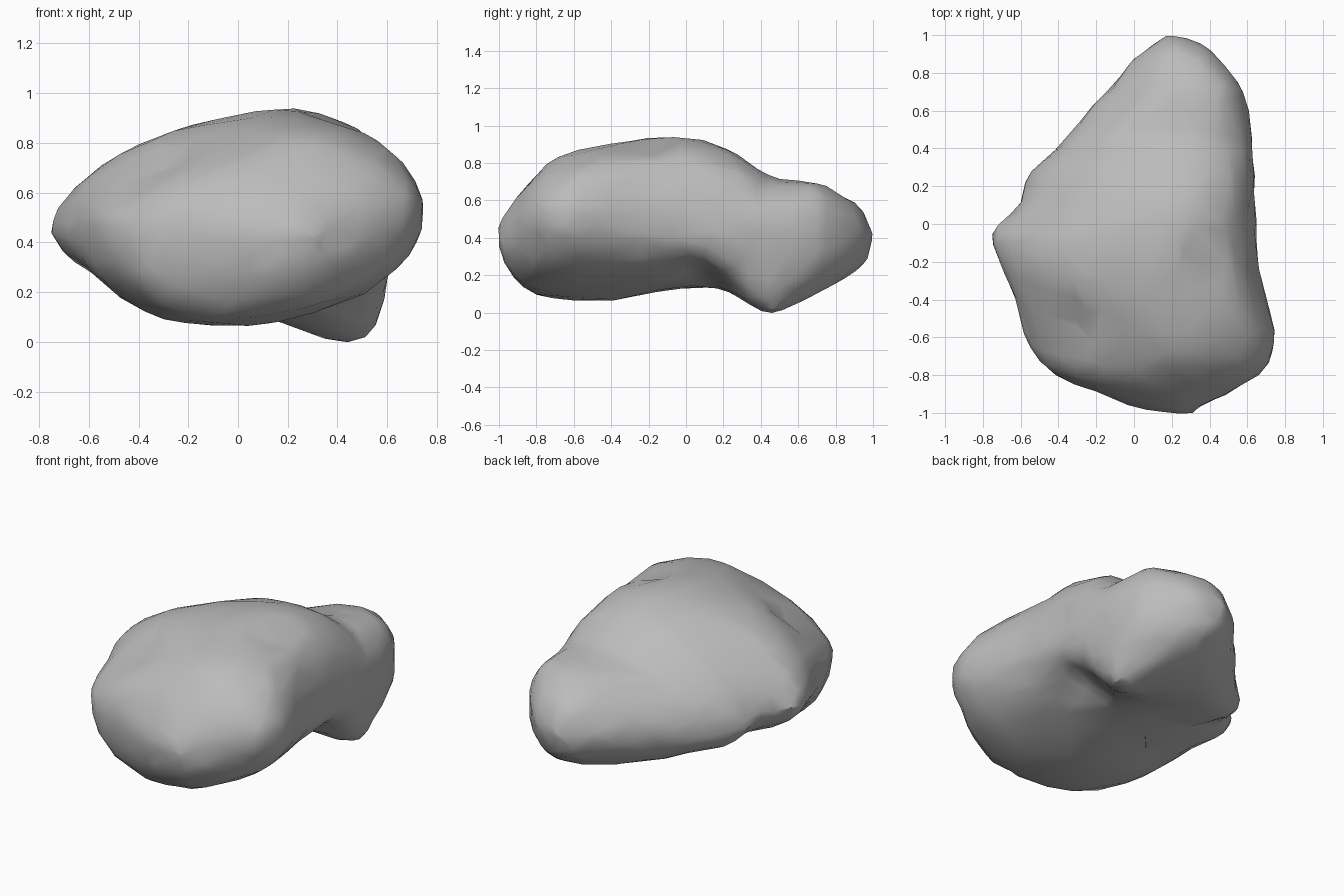
import bpy
import bmesh
import math
from mathutils import Vector, noise

RINGS, SEGMENTS = 56, 64

# Outline curves along the length: (y, value)
LEFT = [(-1, .15), (-.96, 0), (-.9, -.17), (-.8, -.42), (-.6, -.56), (-.4, -.64), (-.2, -.71),
        (-.05, -.75), (.1, -.61), (.25, -.57), (.4, -.42), (.6, -.24), (.75, -.1), (.9, .03), (1, .17)]
RIGHT = [(-1, .31), (-.96, .37), (-.9, .49), (-.8, .67), (-.6, .75), (-.4, .7), (-.2, .66),
         (0, .64), (.25, .64), (.6, .6), (.75, .55), (.9, .43), (.97, .32), (1, .2)]
TOP = [(-1, .46), (-.97, .54), (-.9, .64), (-.72, .82), (-.4, .92), (0, .95), (.25, .88),
       (.43, .745), (.7, .71), (.85, .63), (.95, .54), (1, .44)]
BOTTOM = [(-1, .38), (-.97, .27), (-.8, .11), (-.4, .08), (-.2, .12), (.1, .15), (.25, .13),
          (.43, .1), (.55, .1), (.7, .12), (.85, .2), (.95, .28), (1, .4)]

# Where each outline curve sits in the other axis
LEFT_Z = [(-1, .42), (-.8, .47), (-.05, .46), (.3, .37), (.6, .37), (1, .42)]
RIGHT_Z = [(-1, .43), (-.6, .53), (-.2, .49), (.3, .46), (1, .42)]
TOP_X = [(-1, .24), (-.7, .25), (0, .22), (.43, .22), (.7, .34), (1, .19)]
BOTTOM_X = [(-1, .24), (-.7, -.05), (0, -.05), (.2, .18), (.43, .32), (.7, .34), (1, .19)]

# Fullness of the four quarters of the section
UPPER_RIGHT = [(-1, 2), (0, 2.2), (.5, 2.5), (1, 2)]
UPPER_LEFT = [(-1, 2), (-.65, 1.5), (-.3, 1.9), (0, 1.65), (.4, 1.75), (1, 2)]
LOWER_LEFT = [(-1, 2), (-.5, 2.1), (-.05, 1.6), (.3, 2), (1, 2)]
LOWER_RIGHT = [(-1, 2), (-.7, 1.9), (-.2, 2.3), (.43, 2.3), (1, 2)]

# Local hollows and swellings: centre, radius, inward depth
DENTS = [
    ((.38, -.22, .88), .15, .045),
    ((-.36, -.52, .74), .15, .045),
    ((.64, -.86, .35), .12, .05),
    ((.42, .08, .2), .17, .07),
    ((.4, -.32, .13), .14, .03),
    ((.42, .41, .09), .21, -.13),
    ((-.5, -.62, .55), .13, -.025),
]


def curve(points, y):
    """Cubic interpolation through points, with gentle slopes."""
    def slope(i):
        a, b = points[max(i - 1, 0)], points[min(i + 1, len(points) - 1)]
        return (b[1] - a[1]) / (b[0] - a[0])

    for i in range(len(points) - 1):
        (y0, v0), (y1, v1) = points[i], points[i + 1]
        if y <= y1:
            break
    h = y1 - y0
    t = min(max((y - y0) / h, 0), 1)
    ease = t * t * (3 - 2 * t)
    bend = t * (1 - t) * h * (slope(i) * (1 - t) - slope(i + 1) * t)
    return v0 + (v1 - v0) * ease + bend


def section_point(y, angle):
    """Point on the rounded section at y, built from four quarters."""
    c, s = math.cos(angle), math.sin(angle)
    side, side_z = (RIGHT, RIGHT_Z) if c >= 0 else (LEFT, LEFT_Z)
    end, end_x = (TOP, TOP_X) if s >= 0 else (BOTTOM, BOTTOM_X)
    if s >= 0:
        power = curve(UPPER_RIGHT if c >= 0 else UPPER_LEFT, y)
    else:
        power = curve(LOWER_RIGHT if c >= 0 else LOWER_LEFT, y)
    u, v = abs(c) ** (2 / power), abs(s) ** (2 / power)
    ex, sz = curve(end_x, y), curve(side_z, y)
    x = ex + (curve(side, y) - ex) * u
    z = sz + (curve(end, y) - sz) * v
    return Vector((x, y, z))


def weather(p):
    """Press in the hollows and add a fine uneven surface."""
    inward = (Vector((.12, p.y * .75, .48)) - p).normalized()
    move = .01 * noise.noise(p * 4) + .012 * noise.noise(p * 9)
    for centre, radius, depth in DENTS:
        d = (p - Vector(centre)).length / radius
        move += depth * math.exp(-d * d * 1.5)
    return p + inward * move


def build_rock():
    bm = bmesh.new()
    rings = []
    for i in range(RINGS + 1):
        y = -math.cos(math.pi * i / RINGS)
        rings.append([bm.verts.new(weather(section_point(y, math.tau * j / SEGMENTS)))
                      for j in range(SEGMENTS)])
    for a, b in zip(rings, rings[1:]):
        for j in range(SEGMENTS):
            k = (j + 1) % SEGMENTS
            bm.faces.new((a[j], a[k], b[k], b[j]))
    bm.faces.new(rings[0])
    bm.faces.new(rings[-1])
    bmesh.ops.smooth_vert(bm, verts=bm.verts, factor=.5,
                          use_axis_x=True, use_axis_y=True, use_axis_z=True)
    bmesh.ops.recalc_face_normals(bm, faces=bm.faces)

    # Stand it on the ground
    ground = min(v.co.z for v in bm.verts)
    bmesh.ops.translate(bm, verts=bm.verts, vec=(0, 0, -ground))
    mesh = bpy.data.meshes.new("rock")
    bm.to_mesh(mesh)
    bm.free()
    rock = bpy.data.objects.new("rock", mesh)
    bpy.context.collection.objects.link(rock)
    return rock


cube = bpy.data.objects.get("Cube")
if cube:
    bpy.data.objects.remove(cube)

# Stone colour
stone = bpy.data.materials.new("grey stone")
stone.use_nodes = True
grey = (.5, .5, .5, 1)
stone.diffuse_color = grey
stone.node_tree.nodes["Principled BSDF"].inputs["Base Color"].default_value = grey

# Boulder, thinned to broad irregular triangles
rock = build_rock()
rock.data.materials.append(stone)
thin = rock.modifiers.new("broad facets", "DECIMATE")
thin.ratio = .14
bpy.ops.object.select_all(action="DESELECT")
rock.select_set(True)
bpy.context.view_layer.objects.active = rock
bpy.ops.object.modifier_apply(modifier=thin.name)
bpy.ops.object.shade_smooth_by_angle(angle=math.radians(30))
